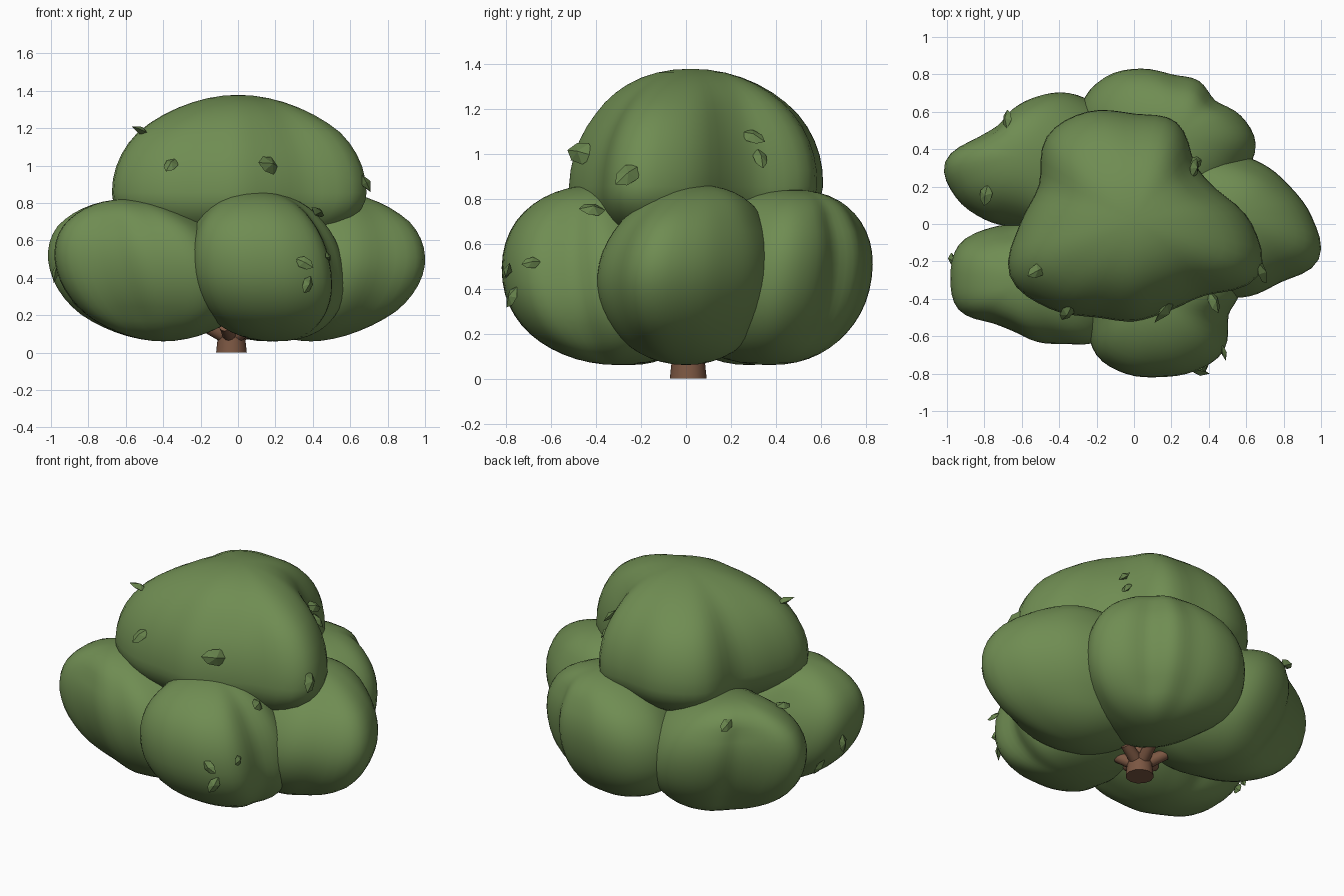
import bpy, bmesh, math
from mathutils import Vector, Matrix
from mathutils.bvhtree import BVHTree

if "Cube" in bpy.data.objects:
    bpy.data.objects.remove(bpy.data.objects["Cube"])


def make_material(name, color):
    mat = bpy.data.materials.new(name)
    mat.use_nodes = True
    mat.diffuse_color = color
    mat.node_tree.nodes["Principled BSDF"].inputs["Base Color"].default_value = color
    return mat


GREEN = make_material("foliage green", (0.16, 0.265, 0.085, 1))
LEAF = make_material("loose leaf green", (0.135, 0.225, 0.072, 1))
BROWN = make_material("bark brown", (0.2, 0.095, 0.055, 1))


def finish(name, bm, mat, smooth):
    bmesh.ops.recalc_face_normals(bm, faces=bm.faces)
    mesh = bpy.data.meshes.new(name)
    bm.to_mesh(mesh)
    mesh.materials.append(mat)
    for poly in mesh.polygons:
        poly.use_smooth = smooth
    obj = bpy.data.objects.new(name, mesh)
    bpy.context.collection.objects.link(obj)
    return obj


def outline_radius(radii, turn):
    """Smooth closed curve through evenly spaced radii; turn runs 0 to 1."""
    n = len(radii)
    i = int(turn * n)
    t = turn * n - i
    a, b, c, d = (radii[(i + k) % n] for k in (-1, 0, 1, 2))
    return b + 0.5 * t * (c - a + t * (2*a - 5*b + 4*c - d + t * (3*(b - c) + d - a)))


def clump(name, centre, up, down, power, lean, radii, segments=64, rings=24):
    """Rounded leafy mass: a lumpy outline swept over a leaning dome profile."""
    bm = bmesh.new()
    mid = sum(radii) / len(radii)

    def point(height, r=0, ang=0):
        z = height * (up if height > 0 else down)
        return Vector(centre) + Vector((r * math.cos(ang) + lean[0] * height,
                                        r * math.sin(ang) + lean[1] * height, z))

    loops = []
    for j in range(1, rings):
        lat = math.pi * (j / rings - 0.5)
        wide = math.cos(lat) ** power
        height = math.copysign(abs(math.sin(lat)) ** power, lat)
        blend = min(1, 1.25 * wide)
        loop = []
        for i in range(segments):
            r = wide * (mid + blend * (outline_radius(radii, i / segments) - mid))
            loop.append(bm.verts.new(point(height, r, math.tau * i / segments)))
        loops.append(loop)
    for low, high in zip(loops, loops[1:]):
        for i in range(segments):
            k = (i + 1) % segments
            bm.faces.new((low[i], low[k], high[k], high[i]))
    for loop, height in ((loops[0], -1), (loops[-1], 1)):
        tip = bm.verts.new(point(height))
        for i in range(segments):
            bm.faces.new((loop[i], loop[(i + 1) % segments], tip))
    finish(name, bm, GREEN, True)
    tree = BVHTree.FromBMesh(bm)
    bm.free()
    return tree


# Foliage clumps: outline radii run anticlockwise from +x
surfaces = [
    clump("top_clump", (0, 0, 0.855), 0.523, 0.3, 0.98, (0, 0.02),
          [.63, .48, .46, .59, .59, .65, .66, .55, .61, .72, .64, .54, .52, .5, .54, .72]),
    clump("front_clump", (0.15, -0.35, 0.43), 0.43, 0.37, 0.94, (-0.05, -0.05),
          [.42, .4, .42, .46, .48, .5, .48, .42, .42, .43, .49, .485, .465, .47, .465, .38]),
    clump("left_clump", (0.45, 0.03, 0.46), 0.4, 0.4, 1.03, (0.06, 0.03),
          [.5, .42, .38, .36, .37, .42, .5, .54, .54, .54, .5, .42, .42, .45, .48, .58]),
    clump("back_clump", (0.2, 0.42, 0.45), 0.39, 0.39, 0.93, (0.03, 0.05),
          [.45, .4, .33, .37, .375, .44, .51, .53, .48, .48, .52, .54, .52, .46, .42, .42]),
    clump("back_right_clump", (-0.5, 0.32, 0.44), 0.38, 0.38, 0.97, (-0.1, 0.04),
          [.52, .48, .44, .41, .36, .32, .29, .35, .5, .48, .42, .37, .38, .48, .56, .58]),
    clump("front_right_clump", (-0.5, -0.28, 0.44), 0.38, 0.38, 0.97, (-0.1, -0.03),
          [.55, .57, .52, .4, .33, .31, .37, .46, .47, .46, .35, .32, .35, .39, .48, .5]),
]

# Trunk with short branches fanning out under the foliage
BASE = Vector((-0.035, 0.01, 0))


def limb(name, start, end, r1, r2):
    bm = bmesh.new()
    axis = end - start
    place = Matrix.Translation((start + end) / 2) @ axis.to_track_quat("Z", "Y").to_matrix().to_4x4()
    bmesh.ops.create_cone(bm, cap_ends=True, segments=12, radius1=r1, radius2=r2,
                          depth=axis.length, matrix=place)
    obj = finish(name, bm, BROWN, False)
    bm.free()
    for poly in obj.data.polygons:
        poly.use_smooth = len(poly.vertices) == 4


limb("trunk", BASE, BASE + Vector((0, 0, 0.16)), 0.082, 0.065)
for i in range(6):
    ang = math.tau * i / 6 + 0.3
    out = Vector((math.cos(ang), math.sin(ang), 0.5))
    fork = BASE + Vector((0, 0, 0.07))
    limb(f"branch_{i + 1}", fork, fork + out * 0.15, 0.04, 0.033)


# Loose leaves: pointed six-sided slivers resting on the foliage
def leaf(name, spot, size, roll, tilt=0.5):
    spot = Vector(spot)
    out = (spot - Vector((0, 0, 0.5))).normalized()
    best = (spot, out, 9)
    for tree in surfaces:
        hit, normal, _, dist = tree.ray_cast(spot + out * 0.3, -out)
        if hit and dist < best[2]:
            best = (hit, normal, dist)
    hit, normal, _ = best
    place = (Matrix.Translation(hit + normal * 0.018)
             @ normal.to_track_quat("Z", "Y").to_matrix().to_4x4()
             @ Matrix.Rotation(roll, 4, "Z") @ Matrix.Rotation(tilt, 4, "Y"))
    bm = bmesh.new()
    rim = [(1, 0), (0.3, 0.58), (-0.5, 0.48), (-1, 0), (-0.5, -0.48), (0.3, -0.58)]
    rim = [bm.verts.new(place @ Vector((x * size, y * size, 0))) for x, y in rim]
    for side in (1, -1):
        tip = bm.verts.new(place @ Vector((0, 0, side * size * 0.35)))
        for a, b in zip(rim, rim[1:] + rim[:1]):
            bm.faces.new((a, b, tip))
    finish(name, bm, LEAF, False)
    bm.free()


LEAVES = [
    ((0.66, -0.25, 0.9), 0.075, 0.8), ((-0.52, -0.25, 1.19), 0.06, 1.5, 1.2),
    ((0.17, -0.48, 1.03), 0.085, 0), ((-0.35, -0.45, 0.99), 0.06, 1.2),
    ((0.34, -0.76, 0.48), 0.055, 2.6), ((0.36, -0.75, 0.37), 0.055, 1),
    ((0.45, -0.66, 0.51), 0.045, 0.3), ((0.43, -0.43, 0.75), 0.065, 0.4),
    ((0.33, 0.31, 1.11), 0.06, 2.4), ((0.35, 0.36, 1.03), 0.055, 1.6),
    ((-0.62, 0.51, 0.72), 0.055, 0.8), ((-0.81, 0.17, 0.74), 0.06, 2),
    ((-0.97, -0.19, 0.43), 0.055, 1.4), ((-0.93, -0.12, 0.27), 0.055, 0.6),
]
for i, settings in enumerate(LEAVES):
    leaf(f"leaf_{i + 1}", *settings)
